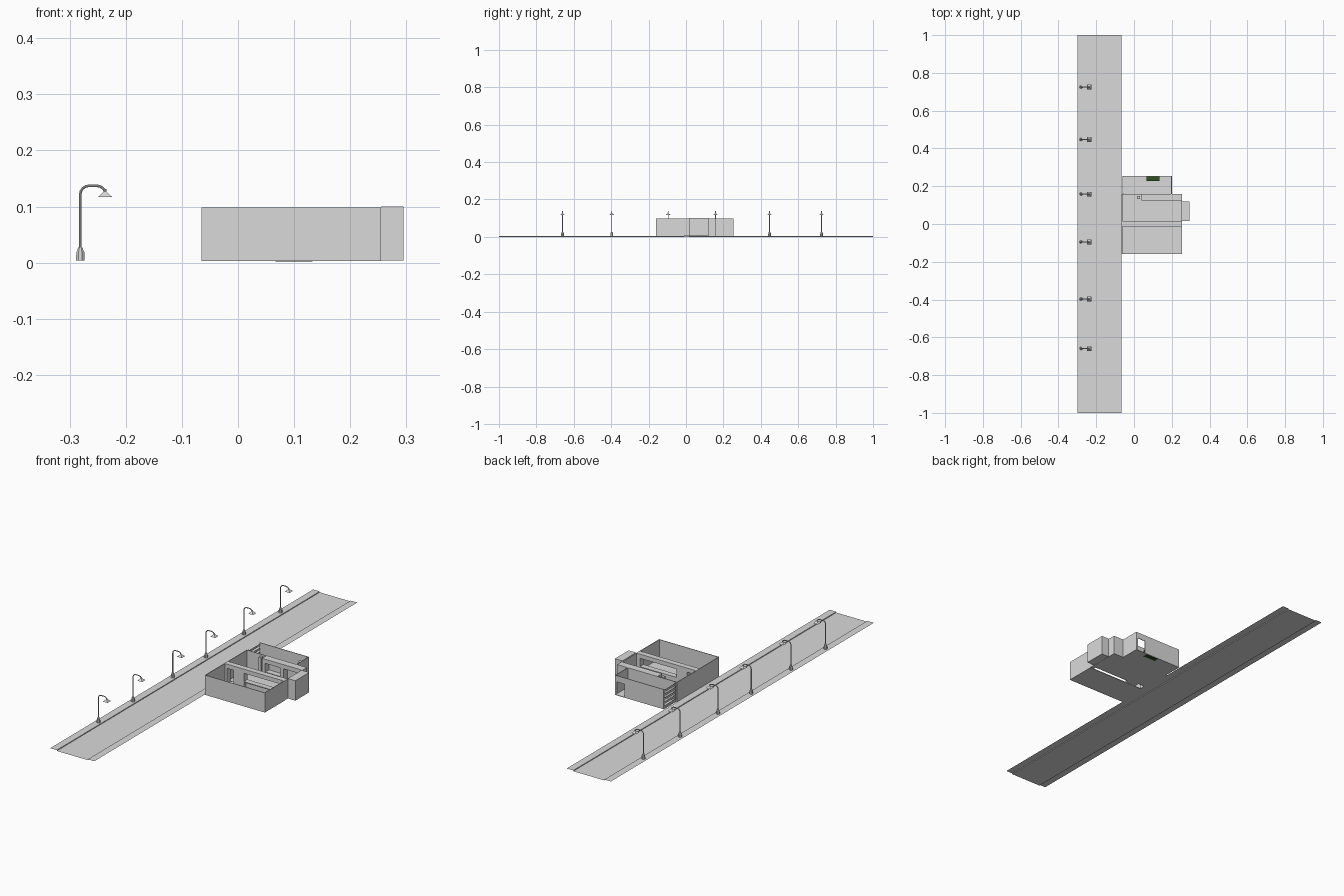
import bpy, bmesh, math
from mathutils import Vector, Matrix

if "Cube" in bpy.data.objects:
    bpy.data.objects.remove(bpy.data.objects["Cube"])


def material(name, rgb):
    m = bpy.data.materials.new(name)
    m.diffuse_color = (*rgb, 1)
    m.use_nodes = True
    m.node_tree.nodes["Principled BSDF"].inputs["Base Color"].default_value = m.diffuse_color
    return m


GREY = material("plain_grey", (0.7, 0.7, 0.7))
GREEN = material("dark_green", (0.03, 0.08, 0.015))


def finish(name, bm, mat=GREY):
    mesh = bpy.data.meshes.new(name)
    bm.to_mesh(mesh)
    bm.free()
    mesh.materials.append(mat)
    ob = bpy.data.objects.new(name, mesh)
    bpy.context.collection.objects.link(ob)
    return ob


def add_box(bm, x0, x1, y0, y1, z0, z1):
    size = Matrix.Diagonal((x1 - x0, y1 - y0, z1 - z0, 1))
    centre = Matrix.Translation(((x0 + x1) / 2, (y0 + y1) / 2, (z0 + z1) / 2))
    bmesh.ops.create_cube(bm, size=1, matrix=centre @ size)


def boxes(name, parts, mat=GREY):
    bm = bmesh.new()
    for p in parts:
        add_box(bm, *p)
    return finish(name, bm, mat)


Z0, TOP, T = 0.004, 0.098, 0.003

# street: open profile with a raised pavement on each side
bm = bmesh.new()
profile = [(-0.3, Z0), (-0.265, Z0), (-0.265, 0), (-0.1, 0), (-0.1, Z0), (-0.065, Z0)]
rows = [[bm.verts.new((x, y, z)) for x, z in profile] for y in (-1, 1)]
for i in range(len(profile) - 1):
    bm.faces.new((rows[0][i], rows[0][i + 1], rows[1][i + 1], rows[1][i]))
finish("street", bm)

# floors of the rooms and the yard
boxes("room_floors", [
    (-0.065, 0.255, -0.16, -0.012, 0.003, 0.006),
    (-0.065, 0.255, 0.015, 0.16, 0.003, 0.006),
    (-0.06, 0.2, 0.16, 0.255, 0.003, 0.005)])

# outer walls
boxes("outer_walls", [
    (-0.065, 0.255, -0.16, -0.16 + T, Z0, TOP),
    (-0.065, -0.065 + T, -0.16, 0.16, Z0, TOP),
    (0.255 - T, 0.255, -0.16, 0.16, Z0, TOP),
    (-0.065, 0.255, 0.16 - T, 0.16, Z0, TOP)])

# middle wall with a doorway and a wide serving opening
Y0, Y1 = -0.012, 0.015
boxes("middle_wall", [
    (-0.062, 0.252, Y0, Y1, 0.078, TOP),
    (-0.062, -0.05, Y0, Y1, Z0, 0.078),
    (-0.015, 0.04, Y0, Y1, Z0, 0.078),
    (0.235, 0.252, Y0, Y1, Z0, 0.078)])
boxes("serving_counter", [
    (0.04, 0.235, 0.003, Y1, Z0, 0.034),
    (0.04, 0.235, Y0, Y1, 0.034, 0.038)])

# rear partition with openings, and its end post
boxes("rear_partition", [
    (0.04, 0.252, 0.125, 0.157, 0.078, TOP),
    (0.04, 0.055, 0.125, 0.157, Z0, 0.078),
    (0.14, 0.155, 0.125, 0.157, Z0, 0.078),
    (0.235, 0.252, 0.125, 0.157, Z0, 0.078),
    (0.055, 0.14, 0.13, 0.157, Z0, 0.034)])
boxes("square_post", [(0.016, 0.031, 0.132, 0.147, Z0, 0.095)])

# closed side annex
boxes("side_annex", [(0.255, 0.295, 0.015, 0.12, Z0, 0.1)])

# back yard: wall with a doorway, side wall, slatted end
boxes("yard_walls", [
    (-0.06, 0.148, 0.255 - T, 0.255, Z0, TOP),
    (0.148, 0.19, 0.255 - T, 0.255, 0.068, TOP),
    (0.19, 0.2, 0.255 - T, 0.255, Z0, TOP),
    (0.2 - T, 0.2, 0.16, 0.255, Z0, TOP)])
slats = [(-0.06, -0.057, 0.16, 0.255, z, z + 0.009)
         for z in (0.008, 0.027, 0.046, 0.065, 0.084)]
posts = [(-0.06, -0.056, y, y + 0.005, Z0, TOP) for y in (0.16, 0.25)]
boxes("slatted_end", slats + posts)

# waste bin with a lid
boxes("waste_bin", [
    (0.067, 0.133, 0.229, 0.252, 0.002, 0.028),
    (0.065, 0.135, 0.228, 0.2525, 0.028, 0.032)], GREEN)

# street lamp: stepped base, bent tube and pyramid shade, origin at its foot
bm = bmesh.new()


def cone(r1, r2, z0, z1, x=0, sides=8, turn=math.pi / 8):
    bmesh.ops.create_cone(
        bm, cap_ends=True, segments=sides, radius1=r1, radius2=r2, depth=z1 - z0,
        matrix=Matrix.Translation((x, 0, (z0 + z1) / 2)) @ Matrix.Rotation(turn, 4, 'Z'))


cone(0.0085, 0.0075, 0, 0.016)
cone(0.0065, 0.0045, 0.016, 0.023)
cone(0.018, 0.0035, 0.113, 0.1225, 0.044, 4, math.pi / 4)
cone(0.0035, 0.0025, 0.1225, 0.127, 0.044)

path = [(0, 0.02), (0, 0.118)]
path += [(0.015 - 0.015 * math.cos(a), 0.118 + 0.015 * math.sin(a))
         for a in (math.pi / 8 * i for i in range(1, 5))]
path += [(0.03 + 0.014 * math.sin(a), 0.120 + 0.013 * math.cos(a))
         for a in (math.pi / 8 * i for i in range(0, 5))]
rings = []
for i, (x, z) in enumerate(path):
    a, b = path[max(i - 1, 0)], path[min(i + 1, len(path) - 1)]
    t = Vector((b[0] - a[0], 0, b[1] - a[1])).normalized()
    side = Vector((0, 1, 0))
    out = t.cross(side)
    rings.append([bm.verts.new(Vector((x, 0, z)) + 0.0023 * (
        side * math.cos(k * math.pi / 4) + out * math.sin(k * math.pi / 4))) for k in range(8)])
for r, s in zip(rings, rings[1:]):
    for k in range(8):
        bm.faces.new((r[k], r[(k + 1) % 8], s[(k + 1) % 8], s[k]))
bmesh.ops.recalc_face_normals(bm, faces=bm.faces)

# repeat the lamp along the pavement
lamp = finish("street_lamp", bm)
for i, y in enumerate((-0.66, -0.397, -0.095, 0.158, 0.447, 0.725)):
    ob = lamp if i == 0 else lamp.copy()
    if i:
        bpy.context.collection.objects.link(ob)
    ob.location = (-0.281, y, Z0)
